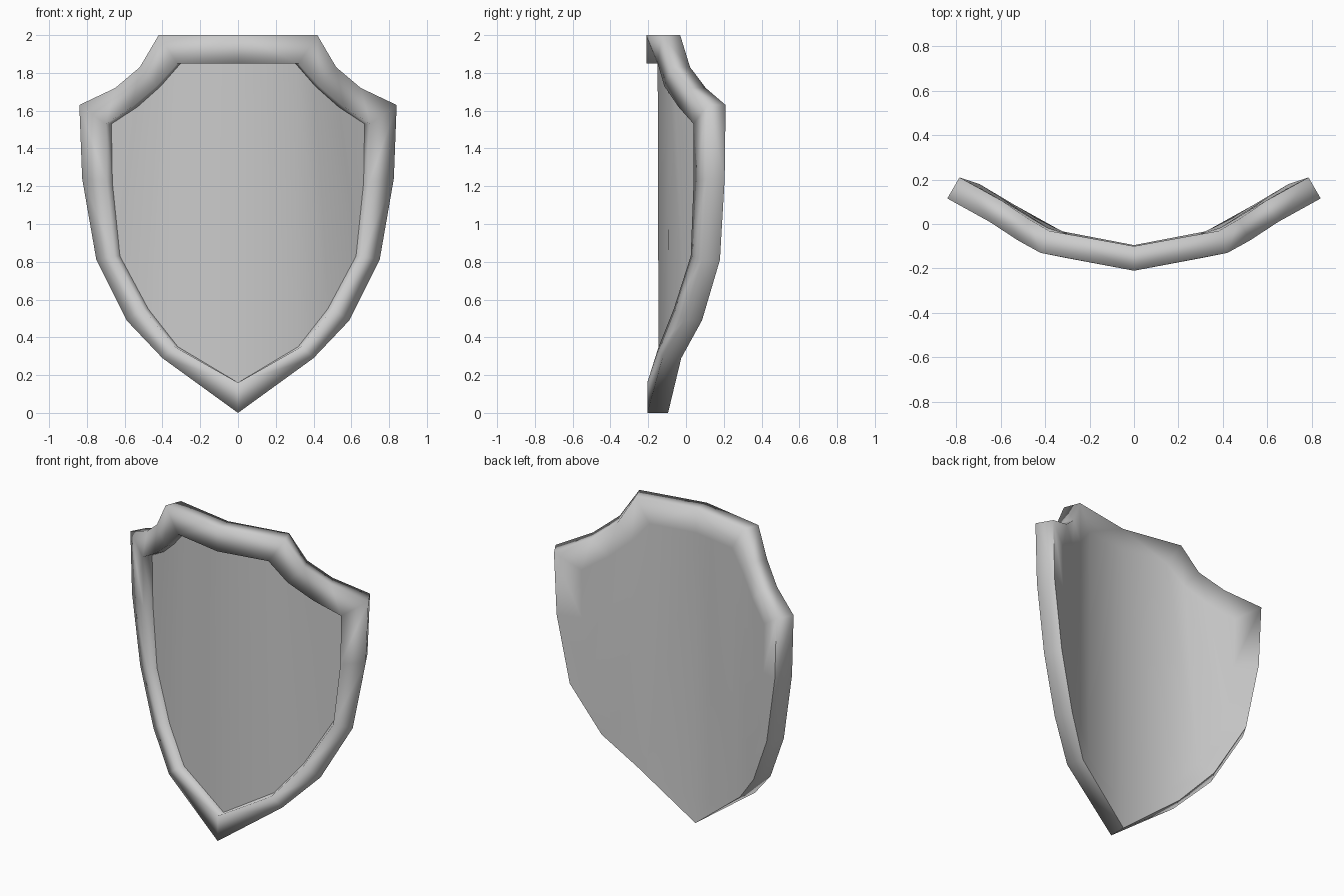
import bpy, bmesh
from mathutils import Vector

if "Cube" in bpy.data.objects:
    bpy.data.objects.remove(bpy.data.objects["Cube"])

# Half outlines (x, y, z) of the front rim: top centre, round the side, to the bottom tip
OUTER = [(0, -.21, 2), (.42, -.13, 2), (.52, -.075, 1.83), (.65, .01, 1.72),
         (.84, .115, 1.63), (.825, .11, 1.24), (.75, .085, .81),
         (.59, -.01, .49), (.40, -.125, .29), (0, -.205, 0)]
INNER = [(0, -.21, 1.85), (.32, -.15, 1.85), (.43, -.115, 1.73), (.56, -.04, 1.62),
         (.70, .04, 1.53), (.695, .04, 1.22), (.655, .025, .83),
         (.50, -.065, .55), (.335, -.145, .35), (0, -.205, .16)]


def push_back(p, depth):
    """Move a point backwards along the curved shield's normal."""
    t = min(p[0] / .6, 1)
    return Vector(p) + Vector((-.5 * t, 1 - .14 * t, 0)) * depth


bm = bmesh.new()


def loop(points, depth):
    return [bm.verts.new(push_back(p, depth)) for p in points]


def bridge(a, b):
    for i in range(len(a) - 1):
        bm.faces.new((a[i], a[i + 1], b[i + 1], b[i]))


def columns(l):
    """Fill a half loop with upright strips."""
    n = len(l) - 1
    for i in range(n // 2):
        bm.faces.new((l[i], l[i + 1], l[n - 1 - i], l[n - i]))


def crease(l, start=0):
    """Keep the edges along a loop sharp."""
    for a, b in zip(l[start:], l[start + 1:]):
        bm.edges.get((a, b)).smooth = False


front_outer, front_inner = loop(OUTER, 0), loop(INNER, 0)
panel = loop(INNER, .06)
back, back_inner = loop(OUTER, .11), loop(INNER, .11)
bridge(front_outer, front_inner)   # rim face
bridge(front_inner, panel)         # step down to the panel
bridge(front_outer, back)          # outer edge
bridge(back, back_inner)           # border of the back
columns(panel)                     # recessed front
columns(back_inner)                # plain back
crease(panel)
crease(back, 4)

# Mirror the half and weld the seam
geo = bmesh.ops.duplicate(bm, geom=bm.verts[:] + bm.edges[:] + bm.faces[:])["geom"]
for v in geo:
    if isinstance(v, bmesh.types.BMVert):
        v.co.x *= -1
bmesh.ops.remove_doubles(bm, verts=bm.verts[:], dist=.001)
bmesh.ops.recalc_face_normals(bm, faces=bm.faces[:])
for f in bm.faces:
    f.smooth = True

mesh = bpy.data.meshes.new("shield")
bm.to_mesh(mesh)
bm.free()
shield = bpy.data.objects.new("shield", mesh)
bpy.context.collection.objects.link(shield)
